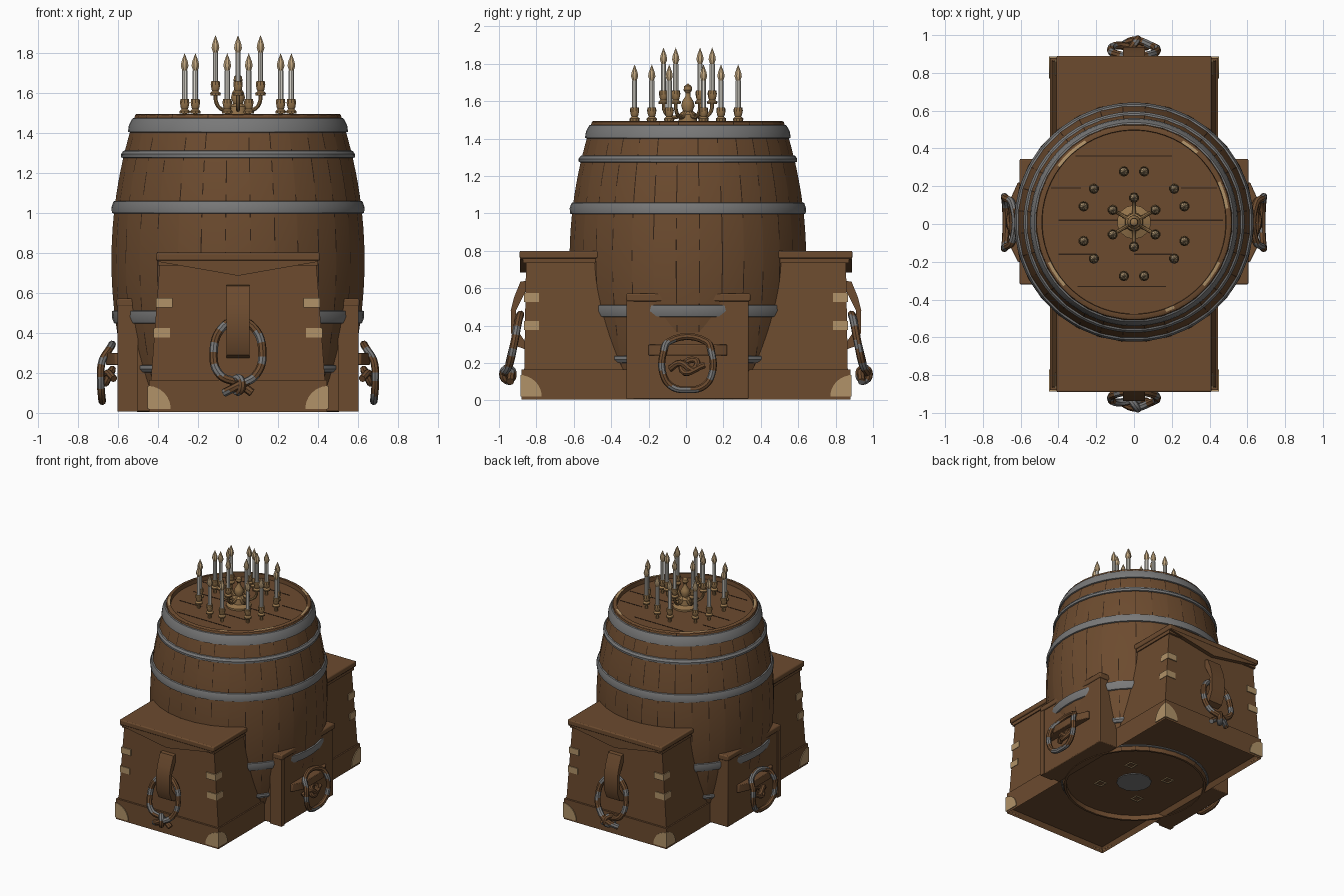
import bpy, bmesh, random
from math import sin, cos, pi, radians
from mathutils import Vector

random.seed(4)
cube = bpy.data.objects.get("Cube")
if cube:
    bpy.data.objects.remove(cube)


def material(name, rgb):
    m = bpy.data.materials.new(name)
    m.use_nodes = True
    m.diffuse_color = (*rgb, 1)
    m.node_tree.nodes["Principled BSDF"].inputs["Base Color"].default_value = (*rgb, 1)
    return m


WOOD = material("brown wood", (0.15, 0.07, 0.028))
GAP = material("dark gap", (0.03, 0.015, 0.008))
IRON = material("grey iron", (0.19, 0.19, 0.19))
BRASS = material("pale brass", (0.44, 0.29, 0.14))
BRONZE = material("bronze", (0.3, 0.175, 0.07))
WAX = material("white wax", (0.75, 0.72, 0.65))
FLAME = material("warm flame", (0.56, 0.4, 0.22))


def finish(name, bm, mats, bevel=0, recalc=True):
    if recalc:
        bmesh.ops.recalc_face_normals(bm, faces=bm.faces)
    me = bpy.data.meshes.new(name)
    bm.to_mesh(me)
    bm.free()
    for m in mats:
        me.materials.append(m)
    me.shade_smooth()
    me.set_sharp_from_angle(angle=radians(35))
    ob = bpy.data.objects.new(name, me)
    bpy.context.collection.objects.link(ob)
    if bevel:
        mod = ob.modifiers.new("soft edge", "BEVEL")
        mod.width, mod.segments = bevel, 2
    return ob


def prism(name, pts, place, a, b, mat, bevel=0):
    """Extrude the outline pts from a to b; place(u, v, w) gives the position."""
    bm = bmesh.new()
    ends = [[bm.verts.new(place(u, v, w)) for u, v in pts] for w in (a, b)]
    for e in ends:
        bm.faces.new(e)
    for i in range(len(pts)):
        j = (i + 1) % len(pts)
        bm.faces.new((ends[0][i], ends[0][j], ends[1][j], ends[1][i]))
    return finish(name, bm, [mat], bevel)


def box(name, x, y, z, mat, bevel=0, top=None):
    """Box from ranges; top gives half sizes of a tapered, centred upper face."""
    bm = bmesh.new()
    bmesh.ops.create_cube(bm, size=1)
    for v in bm.verts:
        i, j, k = (int(c > 0) for c in v.co)
        v.co = (x[i], y[j], z[k])
        if top and k:
            v.co.x, v.co.y = top[0] * (2 * i - 1), top[1] * (2 * j - 1)
    return finish(name, bm, [mat], bevel)


def lathe(name, profile, loc, angles, mats, rule=None):
    """Spin (radius, height) points round z; rule(ring, column) picks the material."""
    if isinstance(angles, int):
        angles = [2 * pi * (i + 0.5) / angles for i in range(angles)]
    bm = bmesh.new()
    rows = [[bm.verts.new((loc[0] + r * cos(t), loc[1] + r * sin(t), loc[2] + h))
             for t in angles] for r, h in profile]
    n = len(angles)
    for k in range(len(rows) - 1):
        for i in range(n):
            j = (i + 1) % n
            f = bm.faces.new((rows[k][i], rows[k][j], rows[k + 1][j], rows[k + 1][i]))
            f.material_index = rule(k, i) if rule else 0
    bmesh.ops.remove_doubles(bm, verts=bm.verts, dist=0.00005)
    return finish(name, bm, mats)


def tube(name, pts, radius, mats, closed=False):
    """Round rope along a smooth path, with patches of the second material."""
    cu = bpy.data.curves.new(name, "CURVE")
    cu.dimensions, cu.bevel_depth, cu.bevel_resolution = "3D", radius, 2
    cu.resolution_u, cu.use_fill_caps = 6, True
    sp = cu.splines.new("BEZIER")
    sp.bezier_points.add(len(pts) - 1)
    for b, p in zip(sp.bezier_points, pts):
        b.co, b.handle_left_type, b.handle_right_type = p, "AUTO", "AUTO"
    sp.use_cyclic_u = closed
    tmp = bpy.data.objects.new(name + " path", cu)
    bpy.context.collection.objects.link(tmp)
    bm = bmesh.new()
    bm.from_mesh(tmp.evaluated_get(bpy.context.evaluated_depsgraph_get()).to_mesh())
    bpy.data.objects.remove(tmp)
    for f in bm.faces:
        c = f.calc_center_median()
        f.material_index = int(len(mats) > 1 and sin(c.z * 55 + c.x * 17 + c.y * 9) > 0.3)
    return finish(name, bm, mats)


# Long chest through the barrel, with a recessed underside
bm = bmesh.new()
bmesh.ops.create_cube(bm, size=1)
for v in bm.verts:
    v.co = (v.co.x * 0.89, v.co.y * 1.76, 0.085 + v.co.z * 0.16)
under = min(bm.faces, key=lambda f: f.calc_center_median().z)
bmesh.ops.inset_region(bm, faces=[under], thickness=0.03)
for v in under.verts:
    v.co.z += 0.035
finish("chest_base", bm, [WOOD])
box("chest_body", (-0.435, 0.435), (-0.865, 0.865), (0.16, 0.76), WOOD, 0, (0.39, 0.855))
box("chest_lid", (-0.41, 0.41), (-0.89, 0.89), (0.76, 0.8), WOOD, 0.008)
box("chest_lid_moulding", (-0.4, 0.4), (-0.872, 0.872), (0.735, 0.765), WOOD)

# Chest ends: lid apron, strap, rope ring and metal corners
strap = [(0.85, 0.64), (0.885, 0.635), (0.92, 0.55), (0.937, 0.48), (0.935, 0.36), (0.905, 0.29),
         (0.85, 0.27), (0.85, 0.3), (0.905, 0.38), (0.91, 0.48), (0.85, 0.6)]
rope = [(-0.07, 0.94, 0.1), (0, 0.972, 0.135), (0.09, 0.945, 0.19), (0.122, 0.92, 0.3),
        (0.075, 0.895, 0.43), (0, 0.885, 0.46)]
rope += [(-x, y, z) for x, y, z in reversed(rope[:-1])]
rope[-2] = (0, 0.935, 0.15)
quarter = [(0, 0)] + [(0.115 * cos(t * pi / 12), 0.115 * sin(t * pi / 12)) for t in range(7)]
for s, end in ((-1, "front"), (1, "back")):
    prism(end + "_lid_apron", [(-0.4, 0.77), (-0.4, 0.755), (0, 0.685), (0.4, 0.755), (0.4, 0.77)],
          lambda u, v, w: (u, s * w, v), 0.85, 0.887, WOOD)
    prism(end + "_strap", strap, lambda u, v, w: (w, s * u, v), -0.058, 0.058, WOOD)
    tube(end + "_rope_ring", [(x, s * y, z) for x, y, z in rope], 0.021, [WOOD, IRON])
    knot = [(0.02 * cos(t), s * (0.952 + 0.027 * cos(t)), 0.14 + 0.035 * sin(t))
            for t in (i * pi / 3 for i in range(6))]
    tube(end + "_rope_knot", knot, 0.02, [WOOD, IRON], True)
    for q, side in ((1, "left"), (-1, "right")):
        tag = end + "_" + side
        for z in (0.4, 0.55):
            half = 0.435 - (z - 0.16) * 0.075
            box(tag + "_bracket", sorted((q * (half - 0.078), q * (half + 0.005))),
                sorted((s * 0.787, s * 0.867)), (z - 0.024, z + 0.024), BRASS)
        prism(tag + "_corner_cap", quarter, lambda u, v, w: (q * (0.451 - u), s * w, 0.02 + v),
              0.87, 0.886, BRASS)
        prism(tag + "_corner_cap_side", quarter, lambda u, v, w: (q * w, s * (0.886 - u), 0.02 + v),
              0.435, 0.451, BRASS)

# Side boxes with handles
for q, side in ((1, "left"), (-1, "right")):
    def xr(a, b):
        return sorted((q * a, q * b))
    box(side + "_side_box", xr(0.44, 0.597), (-0.305, 0.335), (0.008, 0.54), WOOD, 0.006)
    box(side + "_side_box_lid", xr(0.44, 0.606), (-0.32, 0.345), (0.53, 0.572), WOOD, 0.008)
    box(side + "_side_box_post", xr(0.5, 0.603), (-0.318, -0.28), (0.008, 0.54), WOOD)
    prism(side + "_handle_bracket", [(0.59, -0.2), (0.615, -0.2), (0.66, -0.11), (0.66, 0.12),
                                     (0.615, 0.22), (0.59, 0.22)],
          lambda u, v, w: (q * u, v, w), 0.24, 0.298, WOOD, 0.004)
    half = [(0.645, 0.1, 0.315), (0.678, 0.128, 0.26), (0.685, 0.13, 0.14), (0.68, 0.085, 0.075)]
    loop = [(x, y + 0.008, z) for x, y, z in half] + [(0.678, 0.008, 0.058)]
    loop += [(x, 0.008 - y, z) for x, y, z in reversed(half)]
    tube(side + "_handle_ring", [(q * x, y, z) for x, y, z in loop], 0.019, [WOOD, IRON], True)
    tube(side + "_handle_knot", [(q * x, y, z) for x, y, z in (
        (0.62, -0.085, 0.17), (0.65, -0.03, 0.2), (0.655, 0.04, 0.165), (0.63, 0.05, 0.215),
        (0.655, -0.02, 0.16), (0.645, 0.1, 0.19))], 0.018, [WOOD])

# Barrel of staves, with dark slits between them
CY = 0.01


def bulge(z):
    return 0.635 - 0.12 * ((z - 0.76) / 0.73) ** 2


staves, steps = 32, 26
stave_angles = []
for i in range(staves):
    t = 2 * pi * (i + 0.5) / staves
    stave_angles += [t - 0.0045, t + 0.0045]
heights = [0.004 + 1.486 * k / steps for k in range(steps + 1)]
skin = [(0.49, 0.05), (0.49, 0.004)] + [(bulge(z), z) for z in heights]
lathe("barrel_staves", skin, (0, CY, 0), stave_angles, [WOOD, GAP],
      lambda k, i: int(k > 1 and i % 2 == 0 and random.random() < 0.6))
lathe("barrel_rim", [(0.516, 1.488), (0.505, 1.494), (0.488, 1.494), (0.485, 1.45)], (0, CY, 0), 64,
      [WOOD, BRASS], lambda k, i: int(k == 1 and sin(i * 0.9) + sin(i * 0.37) > 0.7))
lathe("barrel_top", [(0.487, 0), (0, 0)], (0, CY, 1.462), 64, [WOOD])
for y, a, b in ((0.36, -0.31, 0.2), (0.19, -0.44, -0.28), (0.19, 0.25, 0.44), (0.02, -0.4, 0.47),
                (-0.16, -0.4, -0.2), (-0.16, 0, 0.2), (-0.33, -0.3, 0.17)):
    box("plank_seam", (a, b), (y - 0.003, y + 0.003), (1.458, 1.464), GAP)
for lo, hi in ((1.4, 1.475), (1.272, 1.312), (0.995, 1.06), (0.445, 0.512), (0.2, 0.24), (0.03, 0.1)):
    lathe("barrel_hoop", [(bulge(lo) - 0.005, lo), (bulge(lo) + 0.008, lo + 0.004),
                          (bulge((lo + hi) / 2) + 0.014, (lo + hi) / 2),
                          (bulge(hi) + 0.008, hi - 0.004), (bulge(hi) - 0.005, hi)],
          (0, CY, 0), 64, [IRON])

# Underside fittings
lathe("bottom_plate", [(0, 0.034), (0.125, 0.034), (0.125, 0.042)], (0, 0, 0), 12, [IRON])
for a in (-0.17, 0.17):
    for b in (-0.17, 0.17):
        lathe("bottom_frame", [(0.032, 0.042), (0.032, 0.034), (0.046, 0.034), (0.046, 0.042)],
              (a, b, 0), 4, [BRASS])


# Candles in two rings
def candle(x, y, z, length):
    lathe("candle_cup", [(0, 0), (0.026, 0), (0.028, 0.012), (0.016, 0.022), (0.02, 0.03),
                         (0.025, 0.055), (0.022, 0.072), (0, 0.072)], (x, y, z), 10, [BRONZE])
    lathe("candle", [(0.014, 0.065), (0.014, length), (0, length)], (x, y, z), 10, [WAX])
    lathe("candle_flame", [(0, 0), (0.012, 0.002), (0.021, 0.026), (0.017, 0.048), (0.006, 0.075),
                           (0, 0.09)], (x, y, z + length - 0.003), 8, [FLAME])


for k in range(6):
    mid = radians(30 + 60 * k)
    for off in (-11, 11):
        t = mid + radians(off)
        x, y = 0.282 * cos(t), CY - 0.008 + 0.282 * sin(t)
        candle(x, y, 1.495, 0.215)
        lathe("candle_foot", [(0.012, 0), (0.012, 0.04)], (x, y, 1.46), 8, [BRONZE])
    d = Vector((cos(mid), sin(mid), 0))
    c = Vector((0, CY, 0))
    candle(*(c + d * 0.13 + Vector((0, 0, 1.585))), 0.215)
    tube("candle_arm", [c + d * r + Vector((0, 0, h)) for r, h in
                        ((0.02, 1.54), (0.06, 1.515), (0.1, 1.52), (0.125, 1.55), (0.13, 1.59))],
         0.01, [BRONZE])

# Turned centre post
lathe("centre_post", [(0.09, 0), (0.09, 0.015), (0.05, 0.03), (0.045, 0.07), (0.025, 0.085),
                      (0.036, 0.115), (0.03, 0.14), (0.014, 0.165), (0.013, 0.185), (0.023, 0.2),
                      (0.02, 0.22), (0, 0.235)], (0, CY, 1.46), 14, [BRONZE])
